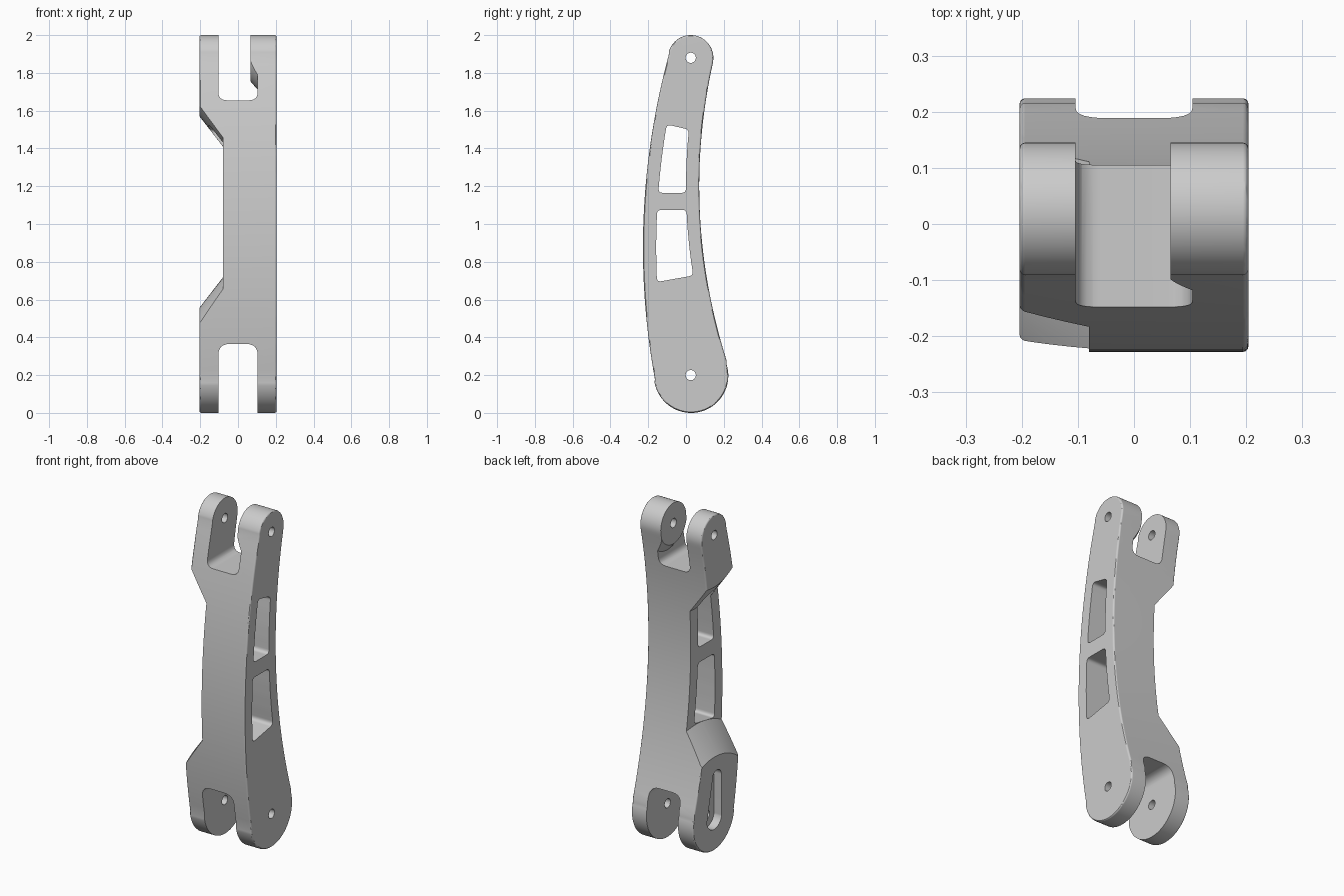
import bpy, bmesh, math
from mathutils import Matrix, Vector

old = bpy.data.objects.get("Cube")
if old:
    bpy.data.objects.remove(old)

grey = bpy.data.materials.new("plain_grey")
grey.use_nodes = True
grey.diffuse_color = (0.6, 0.6, 0.6, 1)
grey.node_tree.nodes["Principled BSDF"].inputs["Base Color"].default_value = (0.6, 0.6, 0.6, 1)

HALF = 0.204            # half width of the arm
WEB = -0.08             # recessed side of the middle web
PIN_Y, LOW_Z, TOP_Z = 0.025, 0.197, 1.88


def finish(name, bm):
    bmesh.ops.recalc_face_normals(bm, faces=bm.faces)
    mesh = bpy.data.meshes.new(name)
    bm.to_mesh(mesh)
    bm.free()
    obj = bpy.data.objects.new(name, mesh)
    bpy.context.collection.objects.link(obj)
    mesh.materials.append(grey)
    return obj


def prism(name, pts, axis, lo, hi):
    """Extrude a 2D profile along x (points are y, z) or y (points are x, z)."""
    bm = bmesh.new()
    place = (lambda p: (lo, p[0], p[1])) if axis == "x" else (lambda p: (p[0], lo, p[1]))
    face = bm.faces.new([bm.verts.new(place(p)) for p in pts])
    new = bmesh.ops.extrude_face_region(bm, geom=[face])["geom"]
    step = Vector((hi - lo, 0, 0)) if axis == "x" else Vector((0, hi - lo, 0))
    bmesh.ops.translate(bm, vec=step, verts=[v for v in new if isinstance(v, bmesh.types.BMVert)])
    return finish(name, bm)


def cone(name, y, z, x0, x1, r0, r1, sides=96):
    bm = bmesh.new()
    turn = Matrix.Translation(((x0 + x1) / 2, y, z)) @ Matrix.Rotation(math.pi / 2, 4, "Y")
    bmesh.ops.create_cone(bm, cap_ends=True, segments=sides, radius1=r0, radius2=r1,
                          depth=x1 - x0, matrix=turn)
    return finish(name, bm)


def apply(obj, mod):
    bpy.ops.object.select_all(action="DESELECT")
    bpy.context.view_layer.objects.active = obj
    obj.select_set(True)
    bpy.ops.object.modifier_apply(modifier=mod.name)


def cut(obj, cutter):
    mod = obj.modifiers.new("cut", "BOOLEAN")
    mod.operation, mod.solver, mod.object = "DIFFERENCE", "EXACT", cutter
    apply(obj, mod)
    bpy.data.objects.remove(cutter)


def arc(y, z, r, a0, a1, n):
    steps = [math.radians(a0 + (a1 - a0) * i / n) for i in range(n + 1)]
    return [(y + r * math.cos(a), z + r * math.sin(a)) for a in steps]


def rounded(pts, r, n=6):
    out = []
    for i, p in enumerate(pts):
        p, a, b = Vector(p), Vector(pts[i - 1]), Vector(pts[(i + 1) % len(pts)])
        s, e = p + (a - p).normalized() * r, p + (b - p).normalized() * r
        for k in range(n + 1):
            t = k / n
            out.append(tuple(s * (1 - t) ** 2 + p * 2 * t * (1 - t) + e * t * t))
    return out


def front_edge(z, inset=0):
    return (-0.228 + inset + 0.131 * (z - 0.874) ** 2, z)


def back_edge(z, inset=0):
    return (0.07 - inset + 0.17 * (z - 1.2) ** 2, z)


def span(a, b, n):
    return [a + (b - a) * i / n for i in range(n + 1)]


# Curved arm outline with round ends
outline = [front_edge(z) for z in span(0.18, 1.895, 36)]
outline += arc(PIN_Y, TOP_Z, 0.12, 165, -12, 28)
outline += [back_edge(z) for z in span(1.84, 0.275, 36)]
outline += arc(PIN_Y + 0.002, LOW_Z, 0.197, 17, -169, 40)
arm = prism("link_arm", outline, "x", -HALF, HALF)
bevel = arm.modifiers.new("edge_round", "BEVEL")
bevel.width, bevel.segments, bevel.angle_limit = 0.01, 3, math.radians(50)
apply(arm, bevel)

# Recess beside the web, stopping at a conical shoulder around each pin
recess = prism("recess_cutter", [(-0.5, 0.3), (0.5, 0.3), (0.5, 1.8), (-0.5, 1.8)], "x", -0.5, WEB)
for z, r in ((LOW_Z, 0.334), (TOP_Z, 0.284)):
    cut(recess, cone("shoulder", PIN_Y, z, -0.224, -0.06, r, r + 0.212))
cut(arm, recess)

# Two windows that follow the arm's edges
for lo_f, lo_b, hi_f, hi_b in ((0.693, 0.727, 1.075, 1.075), (1.165, 1.165, 1.527, 1.5)):
    pts = [front_edge(z, 0.07) for z in span(lo_f, hi_f, 4)]
    pts += [back_edge(z, 0.07) for z in span(hi_b, lo_b, 4)]
    cut(arm, prism("window_cutter", rounded(pts, 0.024), "x", -0.5, 0.5))

# Lower fork slot
low = rounded([(-0.104, -0.3), (0.104, -0.3), (0.104, 0.365), (-0.104, 0.365)], 0.06)
cut(arm, prism("lower_slot_cutter", low, "y", -0.5, 0.5))

# Upper fork slot, leaving a raised boss on one lug
top = rounded([(-0.104, 1.655), (0.104, 1.655), (0.104, 2.3), (-0.104, 2.3)], 0.045)
slot = prism("upper_slot_cutter", top, "y", -0.5, 0.5)
cut(slot, cone("boss", PIN_Y, TOP_Z, 0.065, 0.125, 0.124, 0.193))
cut(arm, slot)

# Tapered pocket on the outside of the lower lug
pocket = arc(PIN_Y, LOW_Z, 0.07, 188, 352, 20) + arc(0.0, 0.43, 0.042, -8, 188, 20)
cut(arm, prism("pocket_cutter", pocket, "x", -0.5, -0.154))

# Pin holes
for z in (LOW_Z + 0.003, TOP_Z):
    cut(arm, cone("pin_cutter", PIN_Y, z, -0.5, 0.5, 0.027, 0.027, 32))

# Smooth curved faces, sharp edges
bpy.ops.object.select_all(action="DESELECT")
arm.select_set(True)
bpy.context.view_layer.objects.active = arm
bpy.ops.object.shade_smooth_by_angle(angle=math.radians(30))
weighted = arm.modifiers.new("even_shading", "WEIGHTED_NORMAL")
weighted.keep_sharp = True
